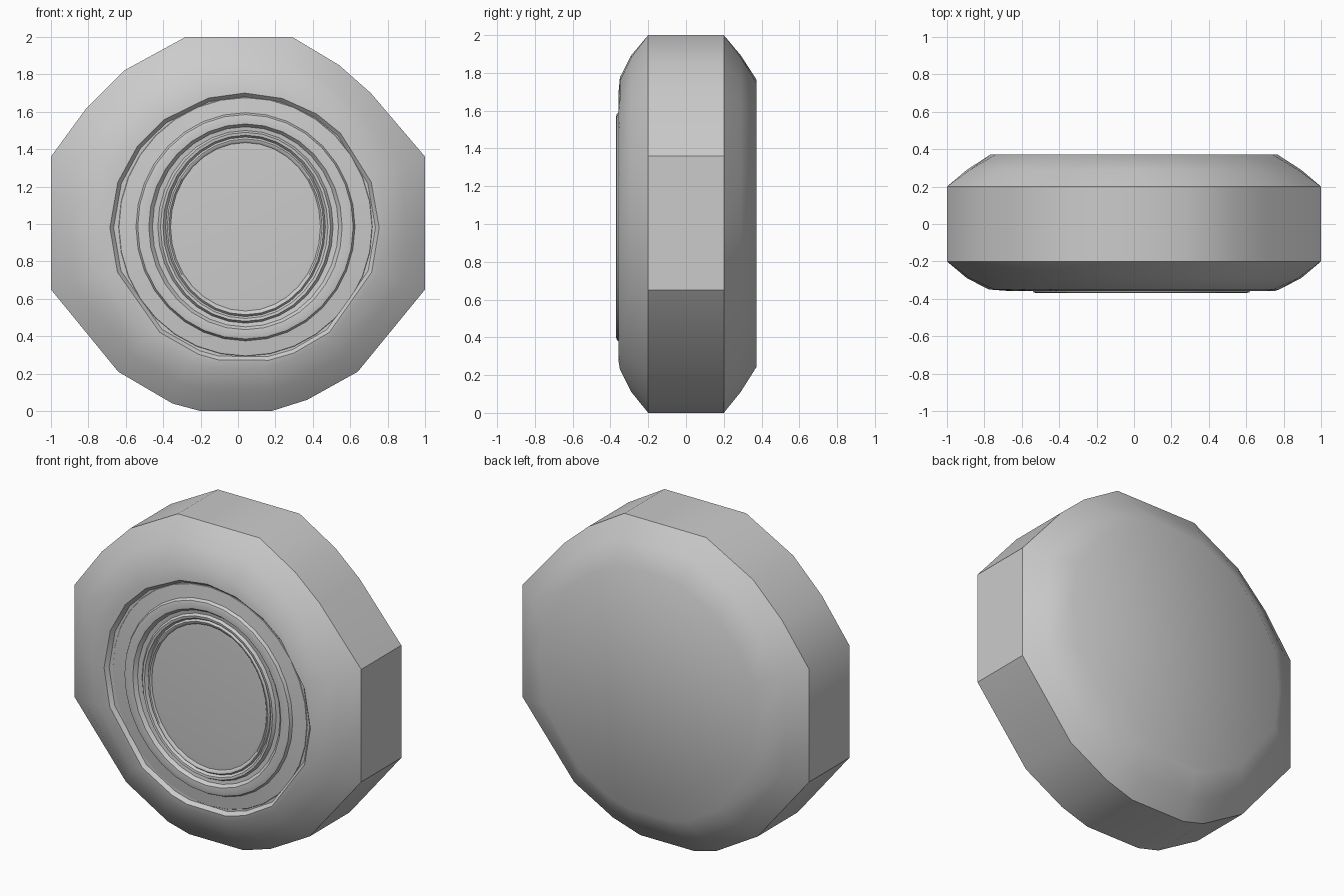
import bpy, bmesh, math

if "Cube" in bpy.data.objects:
    bpy.data.objects.remove(bpy.data.objects["Cube"])

grey = bpy.data.materials.new("plain_grey")
grey.diffuse_color = (0.6, 0.6, 0.6, 1)
grey.use_nodes = True
grey.node_tree.nodes["Principled BSDF"].inputs["Base Color"].default_value = grey.diffuse_color


def loft(name, loops, angle):
    """Bridge equal-length loops of (x, y, z) points and cap both ends."""
    bm = bmesh.new()
    rings = [[bm.verts.new(p) for p in loop] for loop in loops]
    n = len(rings[0])
    for a, b in zip(rings, rings[1:]):
        for i in range(n):
            j = (i + 1) % n
            bm.faces.new((a[i], a[j], b[j], b[i]))
    bm.faces.new(rings[0])
    bm.faces.new(rings[-1][::-1])
    bmesh.ops.recalc_face_normals(bm, faces=bm.faces)
    mesh = bpy.data.meshes.new(name)
    bm.to_mesh(mesh)
    bm.free()
    mesh.materials.append(grey)
    obj = bpy.data.objects.new(name, mesh)
    bpy.context.collection.objects.link(obj)
    bpy.ops.object.select_all(action='DESELECT')
    obj.select_set(True)
    bpy.context.view_layer.objects.active = obj
    bpy.ops.object.shade_smooth_by_angle(angle=math.radians(angle))
    return obj


# Uneven many-sided outline of the tyre, clockwise from the top (x, z)
outline = [(0, 2), (0.29, 2), (0.54, 1.85), (0.71, 1.70), (1, 1.36), (1, 1),
           (1, 0.65), (0.64, 0.21), (0.37, 0.06), (0.18, 0), (-0.2, 0),
           (-0.35, 0.04), (-0.64, 0.21), (-1, 0.65), (-1, 1), (-1, 1.36),
           (-0.81, 1.62), (-0.61, 1.82), (-0.28, 2)]


def tyre_loop(y, scale, round_off, radius=0.0, cx=0.0, cz=1.0):
    """Scaled outline, blended towards a circle by round_off."""
    pts = []
    for x, z in outline:
        a = math.atan2(z - 1, x)
        px, pz = x * scale, 1 + (z - 1) * scale
        qx, qz = cx + radius * math.cos(a), cz + radius * math.sin(a)
        pts.append((px + (qx - px) * round_off, y, pz + (qz - pz) * round_off))
    return pts


# Tyre: flat back, curved shoulders, flat tread, shallow recess in front
loft("tyre", [
    tyre_loop(0.372, 0.76, 0.6, 0.77),
    tyre_loop(0.29, 0.89, 0.3, 0.90),
    tyre_loop(0.2, 1, 0),
    tyre_loop(-0.2, 1, 0),
    tyre_loop(-0.29, 0.89, 0.3, 0.90),
    tyre_loop(-0.35, 0.77, 0.6, 0.78),
    tyre_loop(-0.357, 0.72, 1, 0.72, 0.035, 0.98),
    tyre_loop(-0.335, 0.70, 1, 0.70, 0.035, 0.98),
], 38)

# Hub cap: raised ring, fine stepped rings and a flat, slightly oval disc
# (vertical radius, horizontal factor, y)
hub_profile = [(0.70, 0.98, -0.325), (0.69, 0.98, -0.338), (0.61, 0.96, -0.348),
               (0.60, 0.96, -0.366), (0.585, 0.95, -0.37), (0.55, 0.94, -0.368),
               (0.535, 0.93, -0.348), (0.515, 0.91, -0.345), (0.505, 0.90, -0.362),
               (0.49, 0.90, -0.36), (0.48, 0.89, -0.345), (0.47, 0.89, -0.357),
               (0.46, 0.89, -0.355), (0.45, 0.89, -0.345), (0.42, 0.89, -0.347)]
SEGMENTS = 32
hub_loops = []
for r, fx, y in hub_profile:
    angles = [2 * math.pi * i / SEGMENTS for i in range(SEGMENTS)]
    hub_loops.append([(0.04 + r * fx * math.cos(a), y, 0.985 + r * math.sin(a))
                      for a in angles])
loft("hub_cap", hub_loops, 35)
